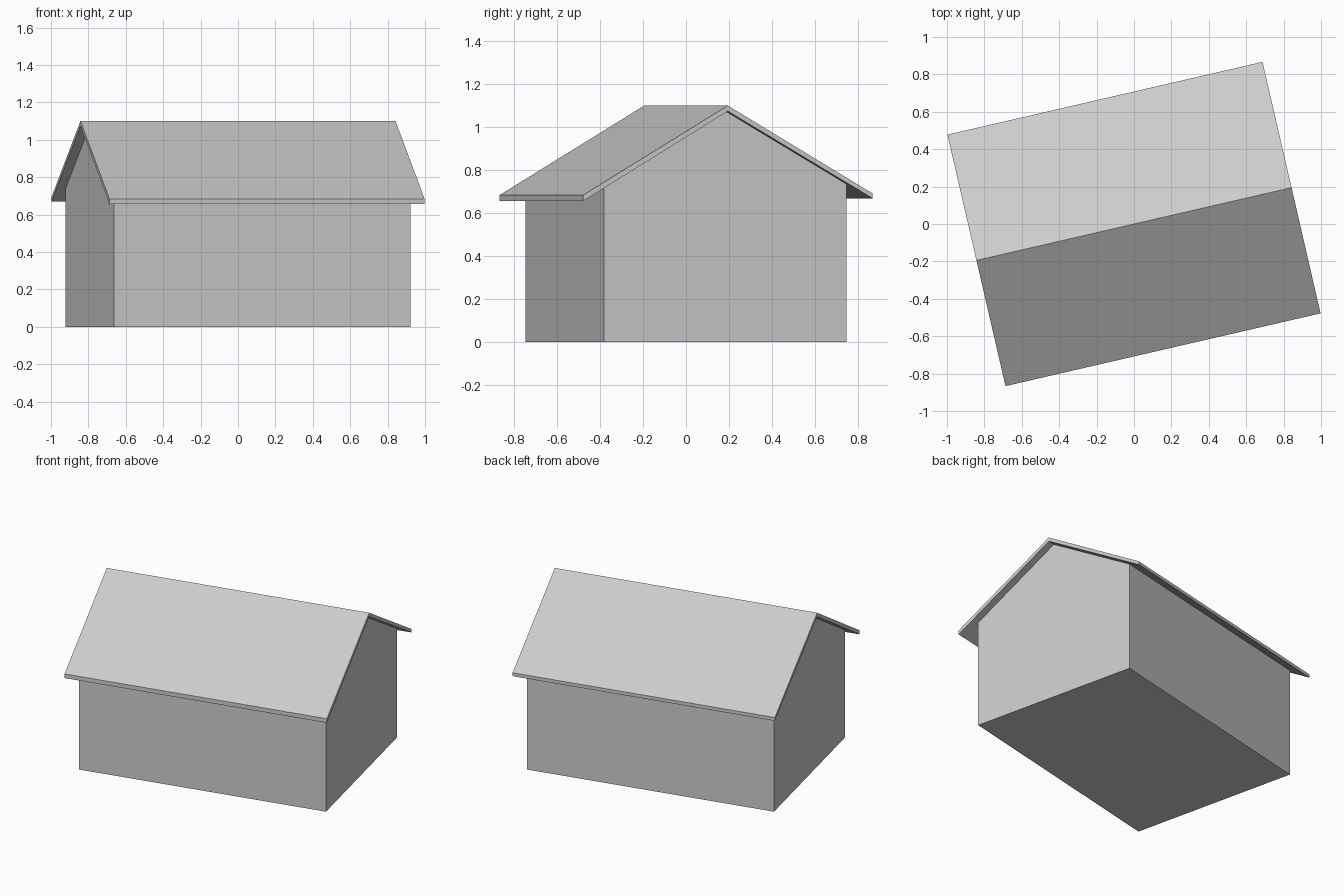
import bpy, bmesh, math

if "Cube" in bpy.data.objects:
    bpy.data.objects.remove(bpy.data.objects["Cube"], do_unlink=True)

GREY = (0.6, 0.6, 0.6, 1.0)
grey = bpy.data.materials.new("plain grey")
grey.use_nodes = True
grey.diffuse_color = GREY
grey.node_tree.nodes["Principled BSDF"].inputs["Base Color"].default_value = GREY

TURN = math.radians(13)      # the house stands at an angle to the axes


def extrude_profile(name, profile, half_length):
    """Prism along the ridge from a closed (across, height) profile."""
    bm = bmesh.new()
    face = bm.faces.new([bm.verts.new((-half_length, y, z)) for y, z in profile])
    moved = bmesh.ops.extrude_face_region(bm, geom=[face])["geom"]
    bmesh.ops.translate(bm, vec=(2 * half_length, 0, 0),
                        verts=[v for v in moved if isinstance(v, bmesh.types.BMVert)])
    bmesh.ops.recalc_face_normals(bm, faces=bm.faces[:])
    mesh = bpy.data.meshes.new(name)
    bm.to_mesh(mesh)
    bm.free()
    mesh.materials.append(grey)
    obj = bpy.data.objects.new(name, mesh)
    obj.rotation_euler.z = TURN
    bpy.context.collection.objects.link(obj)
    return obj


# Heights of the ridge and eaves; the front slope is slightly thicker
eave, wall = 0.69, 0.579
ridge_top, ridge_under = 1.10, 1.074
front_top, front_under = 0.684, 0.656
back_top, back_under = 0.692, 0.669


def under(eave_height):
    """Height of the roof underside above a side wall."""
    return ridge_under + (eave_height - ridge_under) * wall / eave


# Walls with gable ends, meeting the roof underside
extrude_profile("walls", [(-wall, 0), (wall, 0), (wall, under(back_under)),
                          (0, ridge_under), (-wall, under(front_under))], 0.814)

# Overhanging pitched roof with vertical eave boards
extrude_profile("roof", [(-eave, front_under), (0, ridge_under), (eave, back_under),
                         (eave, back_top), (0, ridge_top), (-eave, front_top)], 0.8645)
